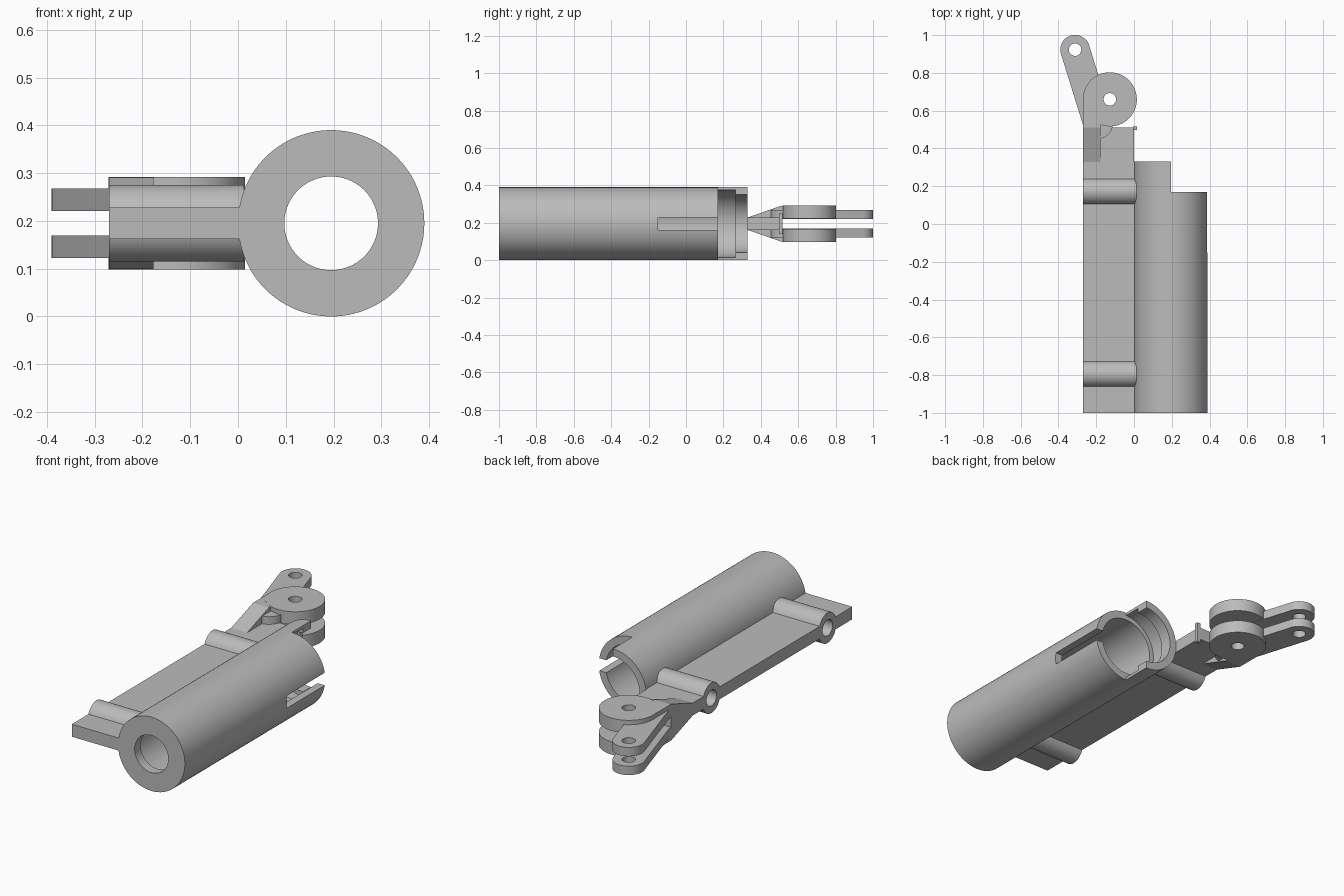
import bpy, bmesh, math
from mathutils import Vector

cube = bpy.data.objects.get("Cube")
if cube:
    bpy.data.objects.remove(cube, do_unlink=True)

grey = bpy.data.materials.new("plain grey")
grey.use_nodes = True
colour = (0.5, 0.5, 0.5, 1)
grey.diffuse_color = colour
grey.node_tree.nodes["Principled BSDF"].inputs["Base Color"].default_value = colour


def circle(u, v, r, rv=None, n=96):
    return [(u + r * math.cos(2 * math.pi * i / n), v + (rv or r) * math.sin(2 * math.pi * i / n))
            for i in range(n)]


def rect(u0, u1, v0, v1):
    return [(u0, v0), (u1, v0), (u1, v1), (u0, v1)]


def capsule(a, b, r, n=32):
    """Outline of a bar with a round end at a and at b."""
    a, b = Vector(a), Vector(b)
    start = math.atan2(b.y - a.y, b.x - a.x) - math.pi / 2
    pts = []
    for centre, offset in ((b, 0), (a, math.pi)):
        for i in range(n + 1):
            t = start + offset + math.pi * i / n
            pts.append((centre.x + r * math.cos(t), centre.y + r * math.sin(t)))
    return pts


def prism(name, outline, axis, lo, hi):
    """Extrude a closed outline along an axis: x uses (y, z), y uses (x, z), z uses (x, y)."""
    place = {"x": lambda u, v, w: (w, u, v), "y": lambda u, v, w: (u, w, v),
             "z": lambda u, v, w: (u, v, w)}[axis]
    bm = bmesh.new()
    face = bm.faces.new([bm.verts.new(place(u, v, lo)) for u, v in outline])
    ext = bmesh.ops.extrude_face_region(bm, geom=[face])
    moved = [g for g in ext["geom"] if isinstance(g, bmesh.types.BMVert)]
    bmesh.ops.translate(bm, verts=moved, vec=place(0, 0, hi - lo))
    bmesh.ops.recalc_face_normals(bm, faces=bm.faces)
    mesh = bpy.data.meshes.new(name)
    bm.to_mesh(mesh)
    bm.free()
    mesh.materials.append(grey)
    obj = bpy.data.objects.new(name, mesh)
    bpy.context.collection.objects.link(obj)
    return obj


def cut(obj, *cutters):
    """Subtract each cutter and bake the result."""
    for cutter in cutters:
        cutter.hide_render = True
        mod = obj.modifiers.new("cut", "BOOLEAN")
        mod.operation, mod.solver, mod.object = "DIFFERENCE", "EXACT", cutter
    bpy.context.view_layer.update()
    baked = bpy.data.meshes.new_from_object(obj.evaluated_get(bpy.context.evaluated_depsgraph_get()))
    obj.modifiers.clear()
    obj.data = baked


def discard(*objs):
    for o in objs:
        bpy.data.objects.remove(o, do_unlink=True)


MID = 0.195          # height of the centre plane, tube axis x and tube radius
LEFT, END = -0.27, 0.51
parts = []

# Tube: narrow front hole, wide bore, flange groove, half-open back and side slot
tube = prism("tube", circle(MID, MID, MID, n=128), "y", -1, 0.33)
tube_cutters = [
    prism("hole_cutter", circle(MID, MID, 0.098), "y", -1.1, -0.8),
    prism("bore_cutter", circle(MID, MID, 0.155), "y", -0.95, 0.4),
    prism("groove_cutter", circle(MID, MID, 0.18), "y", 0.17, 0.265),
    prism("half_cutter", rect(MID, 0.5, -0.1, 0.5), "y", 0.17, 0.4),
    prism("slot_cutter", rect(0.25, 0.5, 0.162, 0.228), "y", -0.15, 0.2)]
cut(tube, *tube_cutters)
discard(*tube_cutters)
parts.append(tube)

# Side plate, in a long piece beside the tube and a short piece behind it
plate = prism("side_plate", [(LEFT, -1), (0.012, -1), (0.012, 0.33), (0, 0.33), (0, END), (LEFT, END)],
              "z", 0.162, 0.228)
parts.append(plate)

# Cross bosses with pin holes
pins = []
for name, y in (("front", -0.795), ("back", 0.173)):
    boss = prism(name + "_boss", circle(y, MID, 0.073, 0.08), "x", LEFT, 0.013)
    pin = prism(name + "_pin_cutter", circle(y, MID, 0.042), "x", LEFT - 0.1, -0.005)
    cut(boss, pin)
    pins.append(pin)
    parts.append(boss)
cut(plate, *pins)
discard(*pins)

# Fork: a ramp, disc and link arm above the centre plane, repeated below it
eyes = [prism("disc_eye_cutter", circle(-0.128, 0.66, 0.033), "z", -0.1, 0.5),
        prism("tip_eye_cutter", circle(-0.312, 0.923, 0.033), "z", -0.1, 0.5)]
for name, s in (("upper", 1), ("lower", -1)):
    def band(near, far):
        return sorted((MID + s * near, MID + s * far))
    ramp = prism(name + "_ramp", [(0.32, MID), (0.32, MID + s * 0.03), (END, MID + s * 0.096), (END, MID)],
                 "x", LEFT, -0.177)
    cheek = prism(name + "_cheek", rect(LEFT, -0.177, END, 0.66), "z", *band(0.029, 0.096))
    disc = prism(name + "_disc", circle(-0.128, 0.66, 0.143), "z", *band(0.029, 0.0965))
    arm = prism(name + "_link_arm", capsule((-0.19, 0.53), (-0.312, 0.923), 0.078), "z", *band(0.026, 0.073))
    cut(disc, eyes[0])
    cut(arm, *eyes)
    parts += [ramp, cheek, disc, arm]
discard(*eyes)

# Small stop tab on the plate's back corner
parts.append(prism("stop_tab", rect(-0.005, 0.015, 0.497, 0.515), "z", 0.14, 0.25))

# Smooth round walls, keep the rims sharp
bpy.ops.object.select_all(action="DESELECT")
for part in parts:
    part.select_set(True)
bpy.context.view_layer.objects.active = tube
bpy.ops.object.shade_smooth_by_angle(angle=math.radians(30))
bpy.ops.object.select_all(action="DESELECT")
